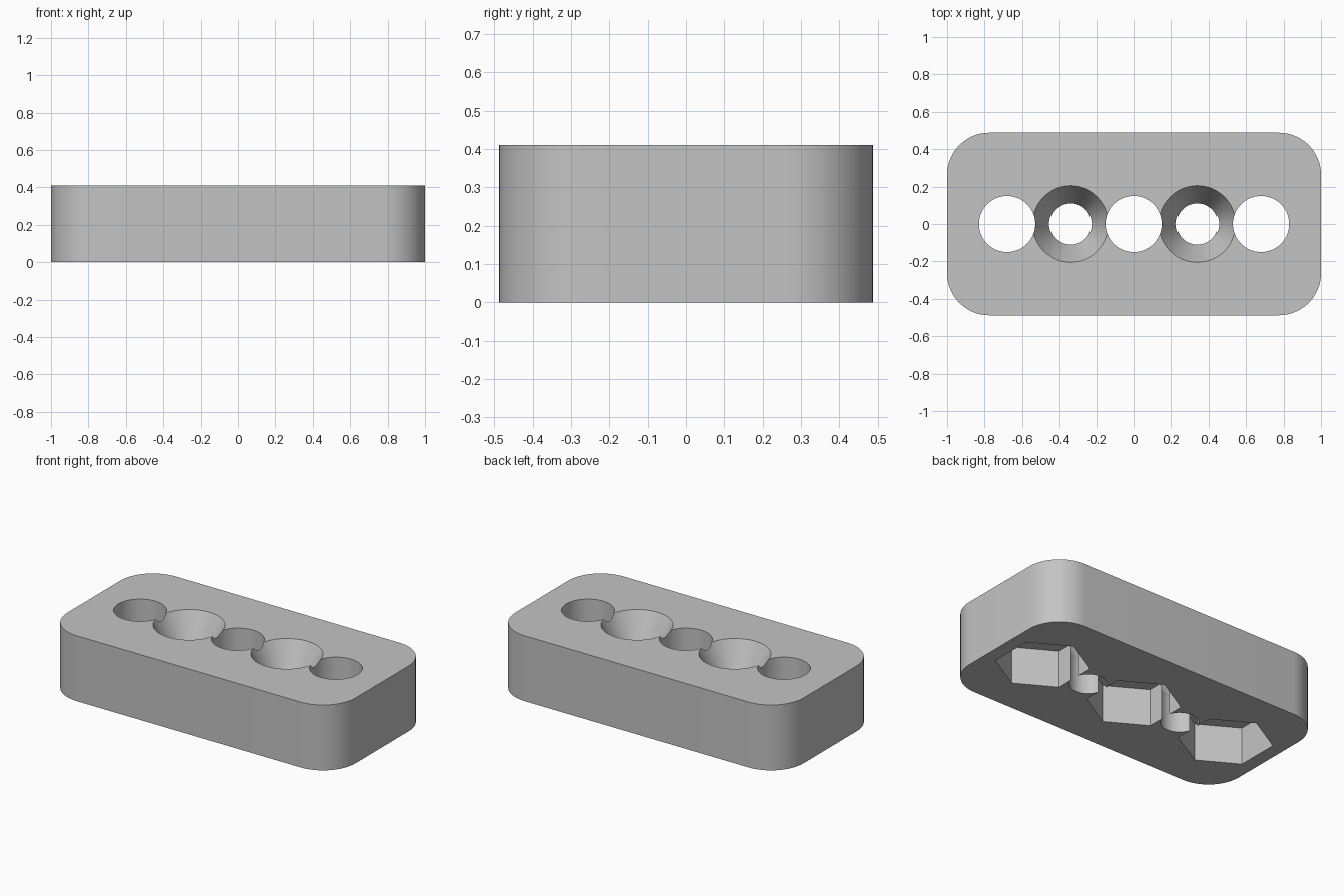
import bpy
import bmesh
from math import sin, cos, pi, radians

HALF_X, HALF_Y, HEIGHT, CORNER = 1.0, 0.488, 0.41, 0.225
PITCH = 0.34

cube = bpy.data.objects.get("Cube")
if cube:
    bpy.data.objects.remove(cube, do_unlink=True)

grey = bpy.data.materials.new("plain grey")
grey.use_nodes = True
colour = (0.55, 0.55, 0.55, 1)
grey.diffuse_color = colour
grey.node_tree.nodes["Principled BSDF"].inputs["Base Color"].default_value = colour


def loft(name, rings):
    """Closed solid through a stack of equal-sized point rings."""
    bm = bmesh.new()
    loops = [[bm.verts.new(p) for p in ring] for ring in rings]
    n = len(loops[0])
    for low, high in zip(loops, loops[1:]):
        for i in range(n):
            j = (i + 1) % n
            bm.faces.new((low[i], low[j], high[j], high[i]))
    bm.faces.new(loops[0][::-1])
    bm.faces.new(loops[-1])
    bmesh.ops.recalc_face_normals(bm, faces=bm.faces)
    mesh = bpy.data.meshes.new(name)
    bm.to_mesh(mesh)
    bm.free()
    mesh.materials.append(grey)
    obj = bpy.data.objects.new(name, mesh)
    bpy.context.collection.objects.link(obj)
    return obj


def turned(name, x, profile, sides, phase=0.0):
    """Solid of revolution about a vertical axis at x, profile of (radius, z)."""
    angles = [phase + 2 * pi * i / sides for i in range(sides)]
    return loft(name, [[(x + r * cos(a), r * sin(a), z) for a in angles]
                       for r, z in profile])


# Rounded block
outline = []
for k, (sx, sy) in enumerate([(1, 1), (-1, 1), (-1, -1), (1, -1)]):
    for i in range(17):
        a = pi / 2 * (k + i / 16)
        outline.append((sx * (HALF_X - CORNER) + CORNER * cos(a),
                        sy * (HALF_Y - CORNER) + CORNER * sin(a)))
block = loft("block", [[(x, y, z) for x, y in outline] for z in (0, HEIGHT)])

# Wide holes with hexagonal nut pockets underneath
cutters = []
for i in (-2, 0, 2):
    x = i * PITCH
    cutters.append(turned("nut_pocket_cutter", x, [(0.272, -0.1), (0.272, 0.236)], 6, pi / 2))
    cutters.append(turned("wide_hole_cutter", x, [(0.15, 0.1), (0.15, 0.5)], 64))

# Countersunk screw holes
for i in (-1, 1):
    cutters.append(turned("countersunk_hole_cutter", i * PITCH,
                          [(0.11, -0.1), (0.11, 0.222), (0.205, HEIGHT), (0.205, 0.5)], 48))

# Cut all the holes
bpy.ops.object.select_all(action='DESELECT')
bpy.context.view_layer.objects.active = block
block.select_set(True)
for cutter in cutters:
    cutter.hide_render = True
    cut = block.modifiers.new("cut", 'BOOLEAN')
    cut.operation = 'DIFFERENCE'
    cut.solver = 'EXACT'
    cut.object = cutter
    bpy.ops.object.modifier_apply(modifier=cut.name)
    bpy.data.objects.remove(cutter, do_unlink=True)

bpy.ops.object.shade_smooth_by_angle(angle=radians(25))
